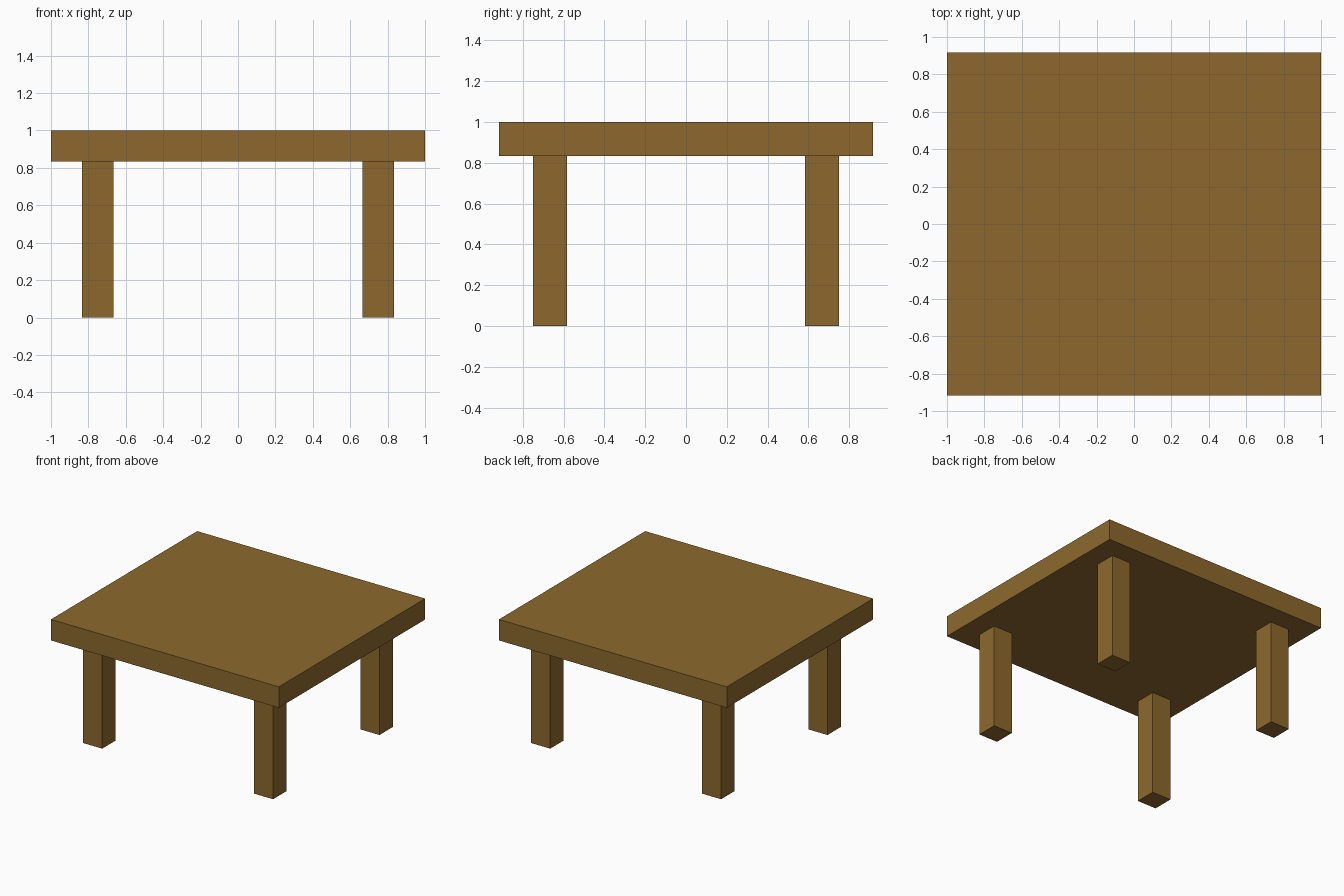
import bpy

if "Cube" in bpy.data.objects:
    bpy.data.objects.remove(bpy.data.objects["Cube"])

U = 1 / 12  # the table sits on a regular grid of twelfths

wood = bpy.data.materials.new("brown wood")
wood.diffuse_color = (0.266, 0.141, 0.026, 1)
wood.use_nodes = True
wood.node_tree.nodes["Principled BSDF"].inputs["Base Color"].default_value = wood.diffuse_color


def box(name, center, size):
    bpy.ops.mesh.primitive_cube_add(size=1, location=center)
    ob = bpy.context.object
    ob.name = name
    ob.scale = size
    bpy.ops.object.transform_apply(location=False, rotation=False, scale=True)
    ob.data.materials.append(wood)
    return ob


# Table top slab
box("table_top", (0, 0, 11 * U), (24 * U, 22 * U, 2 * U))

# Four square legs, inset from the edges
for x_name, sx in (("left", -1), ("right", 1)):
    for y_name, sy in (("front", -1), ("back", 1)):
        box(f"{y_name}_{x_name}_leg", (sx * 9 * U, sy * 8 * U, 5 * U),
            (2 * U, 2 * U, 10 * U))
